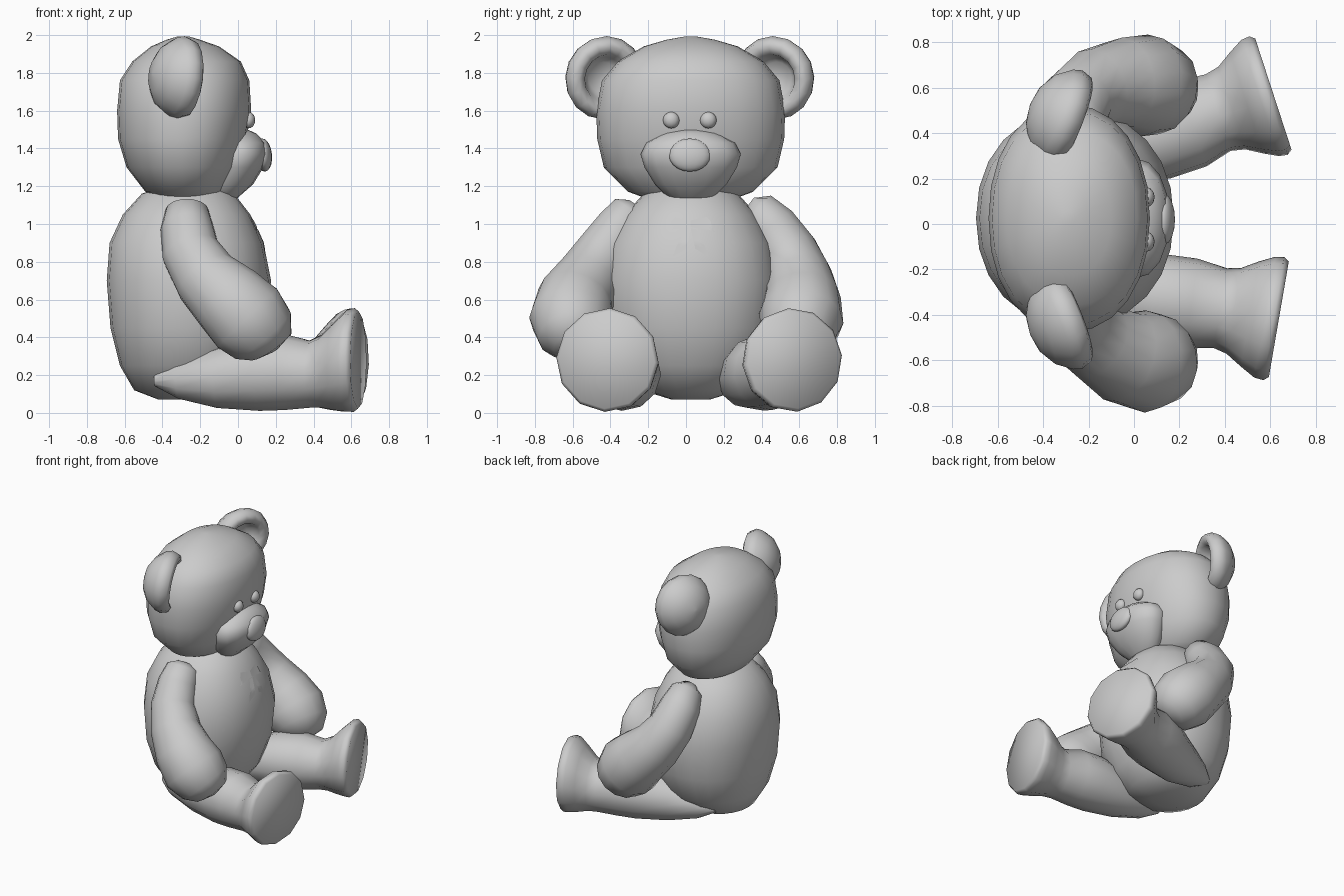
import bpy, bmesh, math
from mathutils import Vector as V

CY = 0.025  # the figure's own centre line


def finish(bm, name, angle=50):
    bmesh.ops.recalc_face_normals(bm, faces=bm.faces)
    me = bpy.data.meshes.new(name)
    bm.to_mesh(me)
    bm.free()
    ob = bpy.data.objects.new(name, me)
    bpy.context.collection.objects.link(ob)
    bpy.ops.object.select_all(action='DESELECT')
    ob.select_set(True)
    bpy.context.view_layer.objects.active = ob
    bpy.ops.object.shade_smooth_by_angle(angle=math.radians(angle))
    return ob


def bulge(x, power):
    return math.copysign(abs(x) ** power, x)


def loft(name, rings, sides, angle=60, power=1.0):
    """Skin a list of (super)elliptical rings (centre, half-axis, half-axis)."""
    bm = bmesh.new()
    loops = []
    for c, u, v in rings:
        loops.append([bm.verts.new(c + u * bulge(math.cos(a), power) + v * bulge(math.sin(a), power))
                      for a in (2 * math.pi * i / sides for i in range(sides))])
    for a, b in zip(loops, loops[1:]):
        for i in range(sides):
            j = (i + 1) % sides
            bm.faces.new((a[i], a[j], b[j], b[i]))
    bm.faces.new(loops[0][::-1])
    bm.faces.new(loops[-1])
    return finish(bm, name, angle)


def stack(name, rows, sides, power=0.93):
    """Upright form from rows of (z, back x, front x, half width)."""
    return loft(name, [(V(((a + b) / 2, CY, z)), V(((b - a) / 2, 0, 0)), V((0, w, 0)))
                       for z, a, b, w in rows], sides, 80, power)


def limb(name, pts, sides, end=None):
    """Round tube through (x, y, z, radius) with optional end direction."""
    rings = []
    for i, p in enumerate(pts):
        q, r = pts[max(i - 1, 0)], pts[min(i + 1, len(pts) - 1)]
        t = (V(r[:3]) - V(q[:3])).normalized()
        if end and i >= len(pts) - 6:
            t = V(end).normalized()
        side = t.cross(V((0.3, 0, 1)) if abs(t.z) < 0.6 else V((1, 0, 0.4))).normalized()
        rings.append((V(p[:3]), side * p[3], side.cross(t) * p[3]))
    return loft(name, rings, sides)


def ball(name, loc, size, tilt=0, seg=16):
    bm = bmesh.new()
    bmesh.ops.create_uvsphere(bm, u_segments=seg, v_segments=seg // 2 + 2, radius=1)
    ob = finish(bm, name, 80)
    ob.location, ob.scale, ob.rotation_euler = loc, size, (0, tilt, 0)
    return ob


# torso, head and muzzle
body = stack("body", [
    (0.07, -0.42, -0.16, 0.10), (0.12, -0.55, -0.02, 0.26), (0.25, -0.625, 0.08, 0.385),
    (0.45, -0.675, 0.15, 0.46), (0.70, -0.695, 0.175, 0.475), (0.90, -0.68, 0.135, 0.435),
    (1.05, -0.61, 0.065, 0.35), (1.16, -0.51, -0.02, 0.25), (1.20, -0.40, -0.10, 0.15)], 24)
stack("head", [
    (1.13, -0.42, -0.15, 0.22), (1.17, -0.49, -0.08, 0.33), (1.30, -0.59, 0.00, 0.46),
    (1.45, -0.635, 0.045, 0.495), (1.60, -0.64, 0.07, 0.50), (1.76, -0.625, 0.06, 0.47),
    (1.86, -0.56, 0.015, 0.385), (1.94, -0.46, -0.10, 0.25), (1.975, -0.38, -0.20, 0.13),
    (1.993, -0.32, -0.26, 0.03)], 24)
stack("muzzle", [
    (1.115, -0.12, -0.03, 0.06), (1.14, -0.14, 0.00, 0.12), (1.21, -0.15, 0.08, 0.19),
    (1.30, -0.15, 0.135, 0.245), (1.37, -0.15, 0.155, 0.265), (1.43, -0.15, 0.145, 0.235),
    (1.48, -0.14, 0.095, 0.15), (1.50, -0.12, 0.05, 0.06)], 16)

# nose and eyes
ball("nose", (0.135, CY - 0.005, 1.365), (0.045, 0.11, 0.088), -0.1)
for s, n in ((1, "left"), (-1, "right")):
    ball(n + "_eye", (0.055, CY - 0.005 + s * 0.098, 1.55), (0.036, 0.044, 0.044), 0, 12)

# ears: dished lathe profiles turned inwards
EAR = [(0.01, -0.13), (0.09, -0.115), (0.16, -0.075), (0.21, -0.01), (0.222, 0.03),
       (0.205, 0.08), (0.17, 0.095), (0.13, 0.07), (0.11, 0.02), (0.08, -0.01), (0.01, -0.02)]
for s, n in ((1, "left"), (-1, "right")):
    axis = V((0.92, -0.36 * s, -0.12)).normalized()
    u = axis.cross(V((0, 0, 1))).normalized()
    v = u.cross(axis)
    c = V((-0.335, CY - 0.005 + s * 0.46, 1.778))
    loft(n + "_ear", [(c + axis * d, u * r, v * r) for r, d in EAR], 16, 80)

# arms
limb("right_arm", [
    (-0.27, -0.26, 1.10, 0.05), (-0.27, -0.28, 1.07, 0.115), (-0.27, -0.34, 0.98, 0.14),
    (-0.25, -0.43, 0.85, 0.155), (-0.17, -0.515, 0.715, 0.175), (-0.05, -0.585, 0.60, 0.205),
    (0.05, -0.605, 0.50, 0.225), (0.13, -0.59, 0.415, 0.195), (0.175, -0.575, 0.355, 0.13),
    (0.19, -0.57, 0.33, 0.03)], 14)
limb("left_arm", [
    (-0.27, 0.33, 1.10, 0.05), (-0.27, 0.37, 1.07, 0.115), (-0.27, 0.45, 0.98, 0.145),
    (-0.25, 0.54, 0.85, 0.16), (-0.17, 0.595, 0.715, 0.18), (-0.05, 0.615, 0.60, 0.205),
    (0.05, 0.61, 0.50, 0.225), (0.13, 0.585, 0.415, 0.195), (0.175, 0.565, 0.355, 0.13),
    (0.19, 0.555, 0.33, 0.03)], 14)

# legs with flared feet and flat soles
limb("right_leg", [
    (-0.44, -0.26, 0.17, 0.03), (-0.32, -0.28, 0.175, 0.10), (-0.12, -0.30, 0.185, 0.16),
    (0.10, -0.33, 0.21, 0.20), (0.25, -0.35, 0.215, 0.20), (0.38, -0.37, 0.205, 0.178),
    (0.44, -0.382, 0.22, 0.192), (0.51, -0.396, 0.25, 0.235), (0.575, -0.41, 0.277, 0.27),
    (0.615, -0.416, 0.28, 0.275), (0.637, -0.42, 0.28, 0.258)], 12, (0.985, -0.17, 0))
limb("left_leg", [
    (-0.44, 0.26, 0.17, 0.03), (-0.32, 0.28, 0.175, 0.10), (-0.12, 0.32, 0.185, 0.16),
    (0.10, 0.39, 0.21, 0.20), (0.25, 0.44, 0.215, 0.20), (0.37, 0.49, 0.205, 0.178),
    (0.43, 0.51, 0.22, 0.192), (0.495, 0.533, 0.25, 0.235), (0.555, 0.554, 0.277, 0.27),
    (0.592, 0.565, 0.28, 0.275), (0.613, 0.572, 0.28, 0.258)], 12, (0.95, 0.31, 0))

# thin ribbon bow lying on the chest
bm = bmesh.new()
for s in (1, -1):
    for quad in (((0.0, 1.07), (0.10, 1.10), (0.17, 1.01), (0.0, 1.03)),
                 ((0.01, 1.02), (0.04, 1.02), (0.10, 0.84), (0.03, 0.88))):
        bm.faces.new([bm.verts.new((0.2, CY + s * y, z)) for y, z in quad])
bmesh.ops.subdivide_edges(bm, edges=bm.edges[:], cuts=5, use_grid_fill=True)
bow = finish(bm, "bow")
wrap = bow.modifiers.new("wrap", 'SHRINKWRAP')
wrap.target = body
wrap.offset = 0.004
